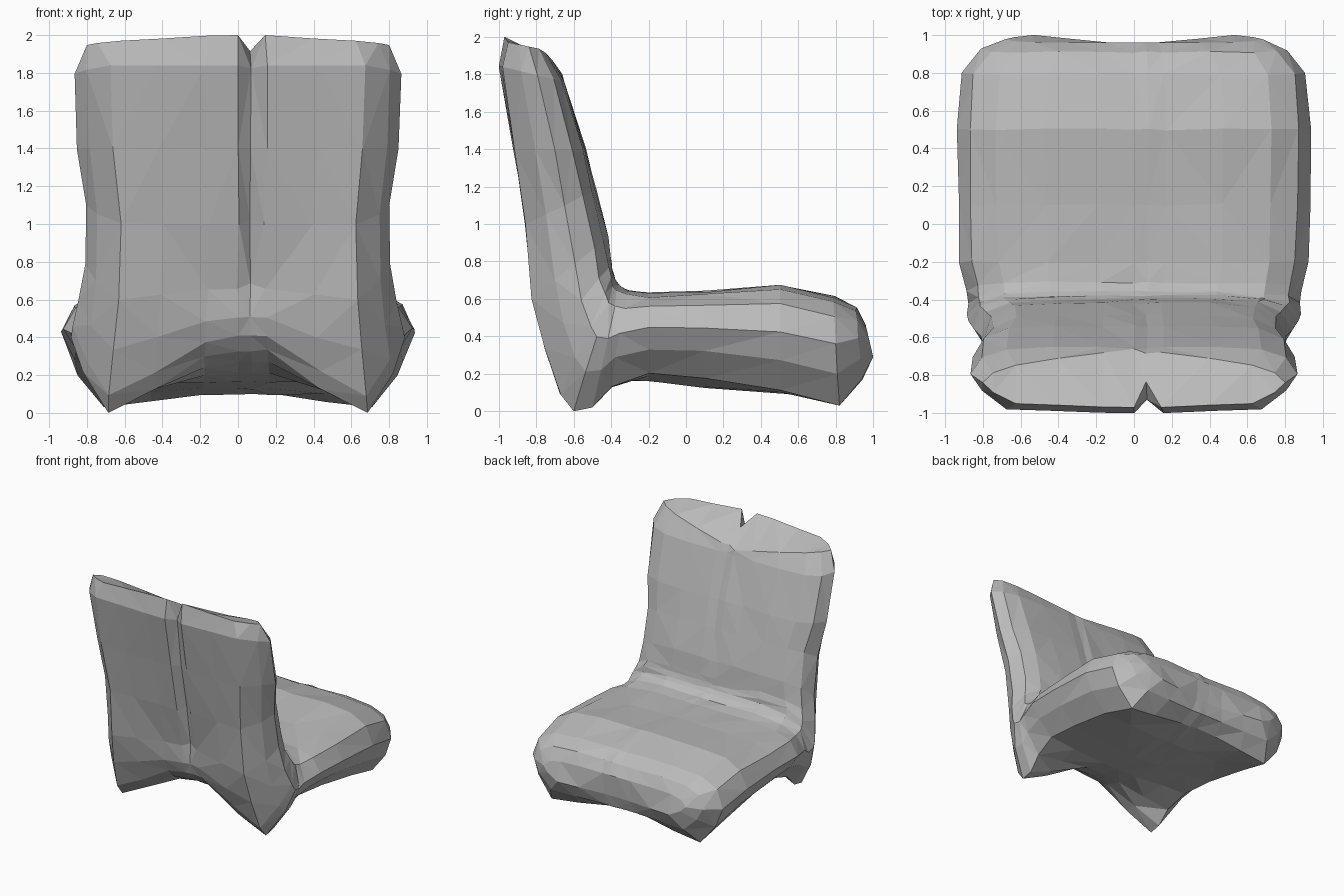
import bpy
import bmesh
import random
from mathutils import Vector

random.seed(4)
cube = bpy.data.objects.get("Cube")
if cube:
    bpy.data.objects.remove(cube, do_unlink=True)

# Stations from seat front, round the bend, to the top of the backrest:
# upper (y, z), lower centre (y, z), lower corner (y, z), half width, groove
STATIONS = [
    ((.96, .46), (.95, .28), (1.0, .29), .68, 0),
    ((.91, .55), (.92, .18), (.94, .17), .81, 0),
    ((.79, .61), (.80, .11), (.82, .03), .91, 0),
    ((.50, .67), (.50, .10), (.50, .11), .935, 0),
    ((.10, .64), (.10, .13), (.10, .18), .93, 0),
    ((-.20, .63), (-.20, .16), (-.20, .20), .92, 0),
    ((-.31, .64), (-.40, .21), (-.40, .13), .89, 0),
    ((-.36, .67), (-.55, .27), (-.50, .02), .88, 0),
    ((-.38, .70), (-.65, .33), (-.60, .0), .88, 0),
    ((-.39, .74), (-.72, .41), (-.67, .09), .87, .01),
    ((-.40, .79), (-.76, .50), (-.76, .33), .84, .04),
    ((-.42, .93), (-.77, .66), (-.82, .60), .81, .09),
    ((-.48, 1.18), (-.84, 1.0), (-.86, 1.0), .80, .13),
    ((-.54, 1.4), (-.92, 1.4), (-.92, 1.4), .85, .14),
    ((-.65, 1.76), (-1.0, 1.84), (-.98, 1.84), .865, .2),
    ((-.66, 1.80), (-.97, 2.0), (-.95, 1.97), .80, .45),
]
ACROSS = [-.93, -.78, -.5, -.2, 0, .08, .18, .5, .78, .93]
GROOVE = ACROSS.index(.08)
CORNER_MIX = {.93: 1, .78: 1, .5: .6, .2: .1}


def section(station, is_top):
    """Closed ring: upper row, left edge, lower row reversed, right edge."""
    top, low, corner = (Vector(p) for p in station[:3])
    width, groove = station[3:]
    upper, lower = [], []
    for i, u in enumerate(ACROSS):
        a = abs(u)
        t = top.copy()
        if is_top:
            t += Vector((-.10, .14)) * a
        b = low.lerp(corner, CORNER_MIX.get(a, 0))
        rounded = .17 if a > .9 else .04 if a > .7 else 0
        t2 = t.lerp(b, rounded)
        b2 = b.lerp(t, .3 if a > .9 else 0)
        if i == GROOVE:
            b2 = b2.lerp(t, groove)
            t2 = t2.lerp(b, groove * .12)
        upper.append(Vector((u * width, *t2)))
        lower.append(Vector((u * width, *b2)))
    side = (upper[0] + lower[0]) / 2
    left = Vector((width, side.y, side.z))
    right = Vector((-width, side.y, side.z))
    return upper + [left] + lower[::-1] + [right]


# Padded seat and backrest as one lofted skin
bm = bmesh.new()
rings = []
for k, station in enumerate(STATIONS):
    points = section(station, k == len(STATIONS) - 1)
    for p in points:
        if 0 < k < len(STATIONS) - 2 and p.z > .05:
            p += Vector([random.uniform(-.006, .006) for _ in range(3)])
    rings.append([bm.verts.new(p) for p in points])

count = len(rings[0])
for a, b in zip(rings, rings[1:]):
    for i in range(count):
        j = (i + 1) % count
        bm.faces.new((a[i], a[j], b[j], b[i]))

# Front and top ends closed with strips joining the two rows
n = len(ACROSS)
for ring in (rings[0], rings[-1]):
    for i in range(n - 1):
        bm.faces.new((ring[i], ring[i + 1], ring[2 * n - 1 - i], ring[2 * n - i]))
    bm.faces.new((ring[n - 1], ring[n], ring[n + 1]))
    bm.faces.new((ring[2 * n], ring[2 * n + 1], ring[0]))

bmesh.ops.triangulate(bm, faces=bm.faces[:])
bmesh.ops.recalc_face_normals(bm, faces=bm.faces[:])
mesh = bpy.data.meshes.new("padded_seat")
bm.to_mesh(mesh)
bm.free()
seat = bpy.data.objects.new("padded_seat", mesh)
bpy.context.scene.collection.objects.link(seat)

# Plain grey upholstery
grey = bpy.data.materials.new("grey_upholstery")
grey.use_nodes = True
colour = (.5, .5, .5, 1)
grey.diffuse_color = colour
grey.node_tree.nodes["Principled BSDF"].inputs["Base Color"].default_value = colour
mesh.materials.append(grey)
